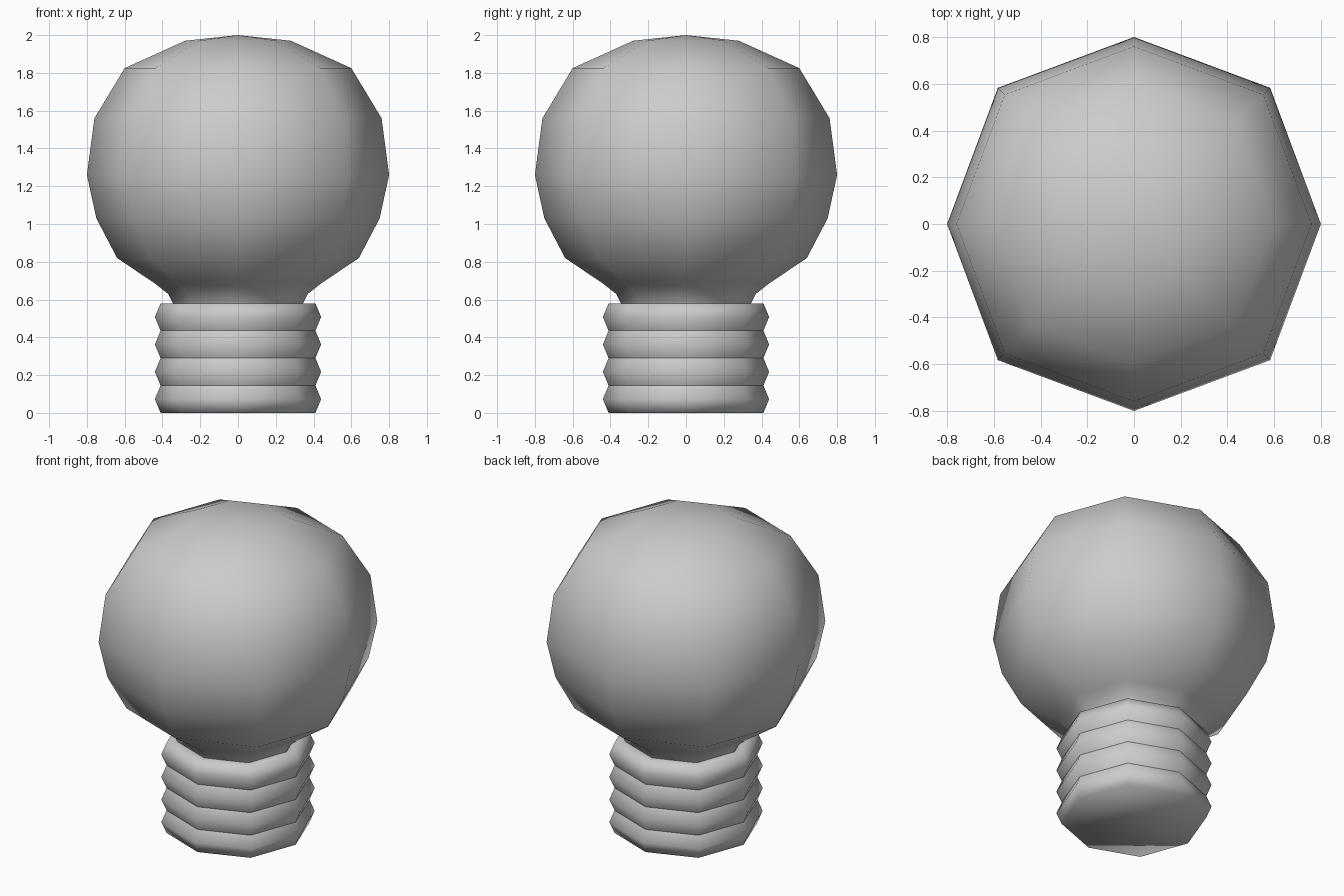
import bpy, bmesh
from math import cos, sin, pi

if "Cube" in bpy.data.objects:
    bpy.data.objects.remove(bpy.data.objects["Cube"])

SIDES = 8
DIAGONAL = 1.03   # diagonal corners sit slightly further out


def lathe(name, profile, sharp=(), apex=None, cap_bottom=False):
    """Spin (radius, z) points, listed bottom to top, into an eight-sided smooth body."""
    bm = bmesh.new()
    rings = []
    for r, z in profile:
        ring = []
        for i in range(SIDES):
            a = 2 * pi * i / SIDES
            k = r * (DIAGONAL if i % 2 else 1)
            ring.append(bm.verts.new((k * cos(a), k * sin(a), z)))
        rings.append(ring)
    for lo, hi in zip(rings, rings[1:]):
        for i in range(SIDES):
            j = (i + 1) % SIDES
            bm.faces.new((lo[i], lo[j], hi[j], hi[i]))
    if apex is not None:
        tip = bm.verts.new((0, 0, apex))
        for i in range(SIDES):
            bm.faces.new((rings[-1][i], rings[-1][(i + 1) % SIDES], tip))
    if cap_bottom:
        bm.faces.new(rings[0][::-1])
    for f in bm.faces:
        f.smooth = True
    for n in sharp:
        for i in range(SIDES):
            bm.edges.get((rings[n][i], rings[n][(i + 1) % SIDES])).smooth = False
    mesh = bpy.data.meshes.new(name)
    bm.to_mesh(mesh)
    bm.free()
    obj = bpy.data.objects.new(name, mesh)
    bpy.context.collection.objects.link(obj)
    return obj


# Glass bulb with flared neck
lathe("glass_bulb", [(0.345, 0.58), (0.37, 0.63), (0.44, 0.685), (0.64, 0.82),
                     (0.75, 1.03), (0.80, 1.26), (0.76, 1.56), (0.60, 1.825),
                     (0.28, 1.97)], apex=2.0)

# Screw base: four stacked ridges with crisp grooves, closed up to the neck
PITCH = 0.145
thread = [(0.41, 0.0)]
for n in range(4):
    thread += [(0.44, (n + 0.5) * PITCH), (0.41, (n + 1) * PITCH)]
thread.append((0.345, 0.58))
lathe("screw_base", thread, sharp=(2, 4, 6), cap_bottom=True)
